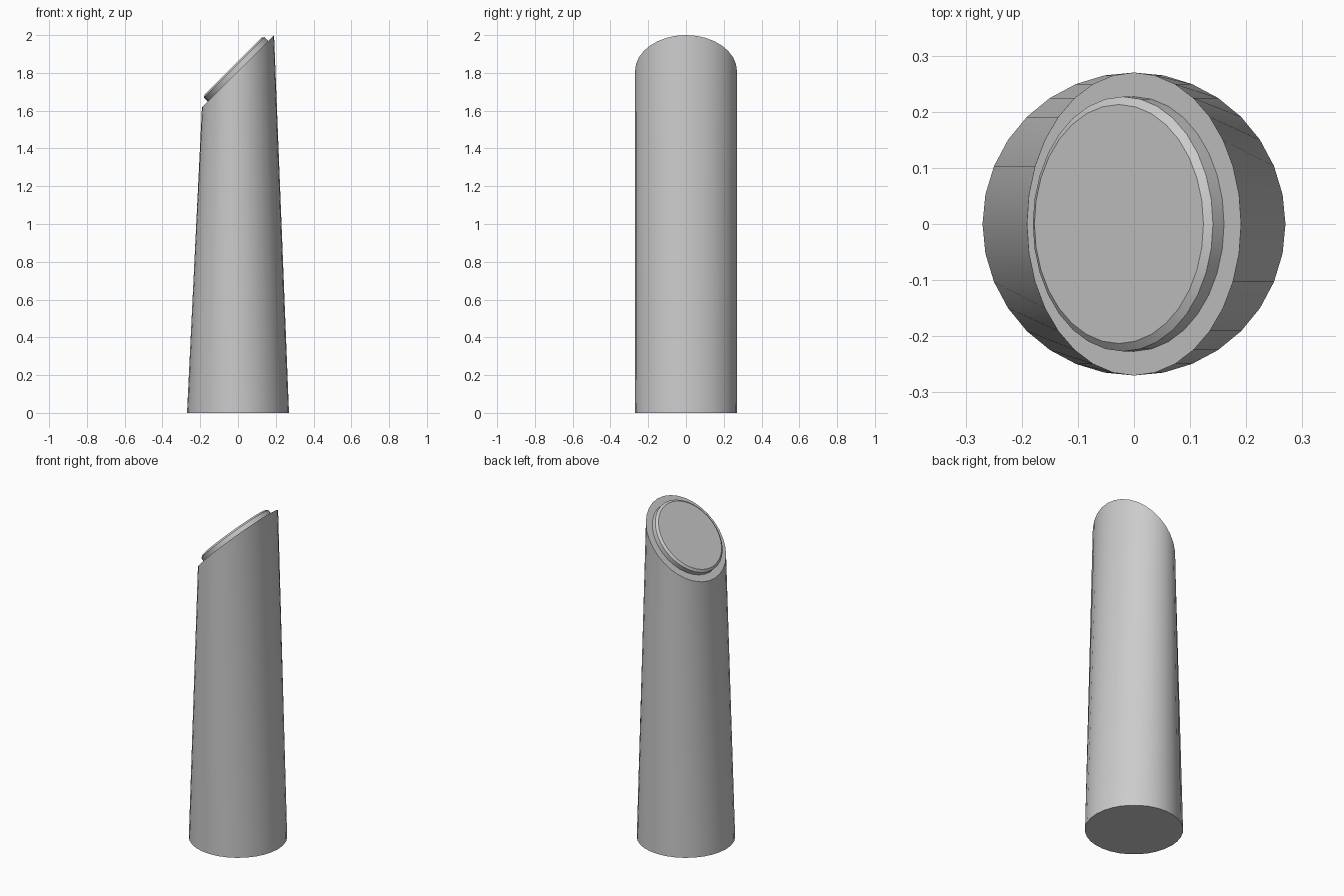
import bpy, bmesh, math
from mathutils import Matrix

if "Cube" in bpy.data.objects:
    bpy.data.objects.remove(bpy.data.objects["Cube"])

SIDES = 32
# plane of the slanted top: tilted 45 degrees, facing -x and up
TILT = Matrix.Translation((0, 0, 1.809)) @ Matrix.Rotation(-math.pi / 4, 4, 'Y')
FLAT = Matrix.Identity(4)


def loft(name, rings):
    """Closed solid through circles given as (radius, height, frame)."""
    bm = bmesh.new()
    loops = []
    for r, h, frame in rings:
        loops.append([bm.verts.new(frame @ Matrix.Translation((
            r * math.cos(2 * math.pi * i / SIDES),
            r * math.sin(2 * math.pi * i / SIDES), h)).translation)
            for i in range(SIDES)])
    for a, b in zip(loops, loops[1:]):
        for i in range(SIDES):
            j = (i + 1) % SIDES
            bm.faces.new((a[i], a[j], b[j], b[i]))
    bm.faces.new(loops[0][::-1])
    bm.faces.new(loops[-1])
    bmesh.ops.recalc_face_normals(bm, faces=bm.faces)
    mesh = bpy.data.meshes.new(name)
    bm.to_mesh(mesh)
    bm.free()
    ob = bpy.data.objects.new(name, mesh)
    bpy.context.collection.objects.link(ob)
    bpy.ops.object.select_all(action='DESELECT')
    ob.select_set(True)
    bpy.context.view_layer.objects.active = ob
    bpy.ops.object.shade_smooth_by_angle(angle=math.radians(30))
    return ob


# post: round base running up to the tilted circular top
loft("post", [(0.27, 0, FLAT), (0.27, 0, TILT)])

# raised disc with a chamfered edge on the slanted top
loft("top_disc", [(0.227, -0.003, TILT), (0.227, 0.028, TILT), (0.213, 0.038, TILT)])
